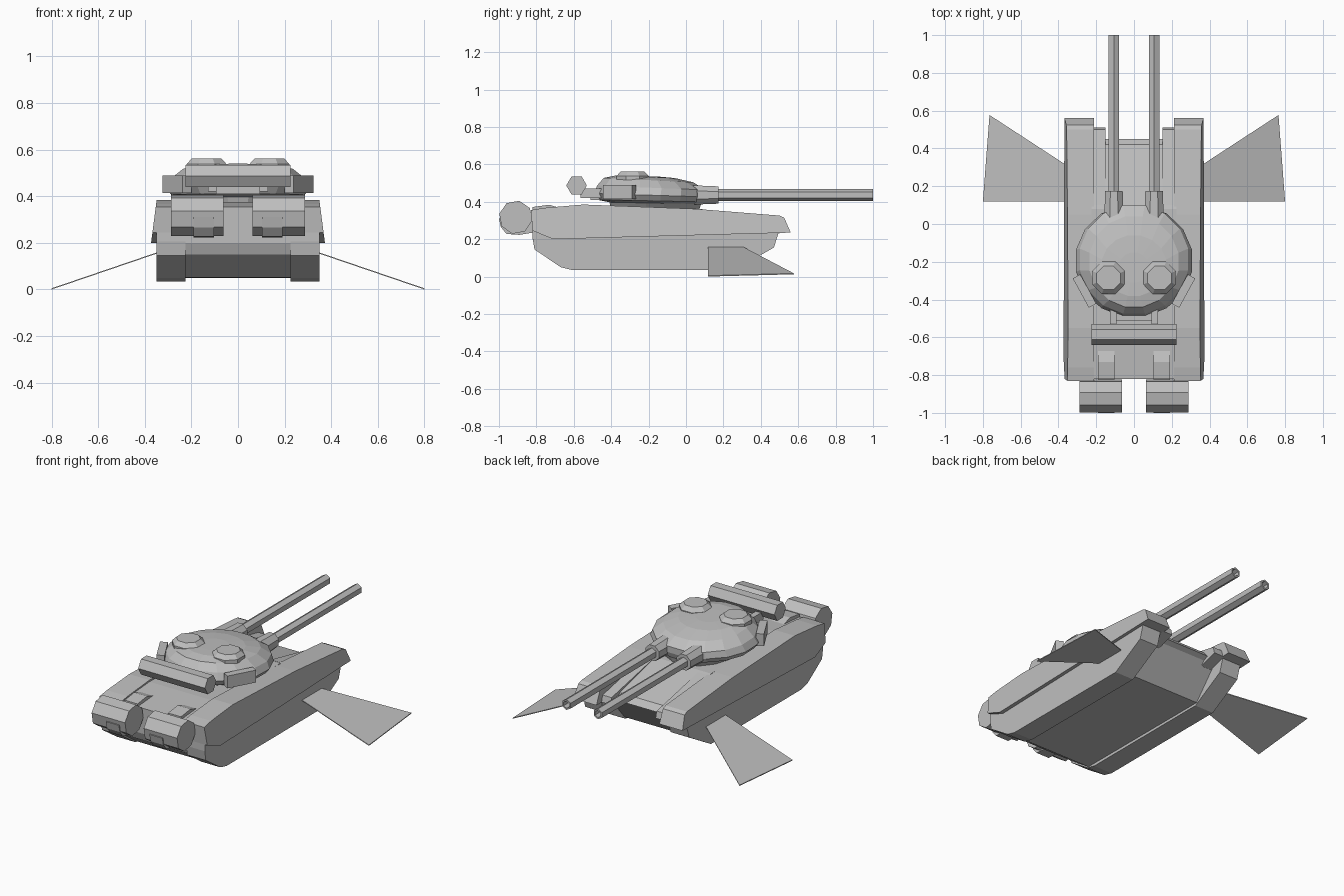
import bpy, bmesh, math
from mathutils import Vector, Matrix

if "Cube" in bpy.data.objects:
    bpy.data.objects.remove(bpy.data.objects["Cube"])

grey = bpy.data.materials.new("armour grey")
grey.diffuse_color = (0.52, 0.52, 0.52, 1)
grey.use_nodes = True
grey.node_tree.nodes["Principled BSDF"].inputs["Base Color"].default_value = grey.diffuse_color


def finish(name, bm, mirror=False):
    bmesh.ops.recalc_face_normals(bm, faces=bm.faces)
    me = bpy.data.meshes.new(name)
    bm.to_mesh(me)
    bm.free()
    me.materials.append(grey)
    ob = bpy.data.objects.new(name, me)
    bpy.context.collection.objects.link(ob)
    if mirror:
        m = ob.modifiers.new("mirror", 'MIRROR')
        m.use_mirror_merge = False
    return ob


def loft(name, rings, mirror=False, caps=True):
    """Skin a list of equal-length point rings."""
    bm = bmesh.new()
    vr = [[bm.verts.new(p) for p in r] for r in rings]
    n = len(vr[0])
    for a, b in zip(vr, vr[1:]):
        for i in range(n):
            j = (i + 1) % n
            bm.faces.new((a[i], a[j], b[j], b[i]))
    if caps:
        bm.faces.new(vr[0])
        bm.faces.new(vr[-1])
    return finish(name, bm, mirror)


def prism(name, profile, x0, x1, mirror=False):
    """Extrude a (y, z) profile along x; x0 and x1 may be functions of y, z."""
    f = lambda x, y, z: x(y, z) if callable(x) else x
    return loft(name, [[(f(x, y, z), y, z) for y, z in profile] for x in (x0, x1)], mirror)


def ngon(cy, cz, r, n, phase):
    return [(cy + r * math.cos(math.radians(phase) + 2 * math.pi * i / n),
             cz + r * math.sin(math.radians(phase) + 2 * math.pi * i / n)) for i in range(n)]


def box(name, centre, size, rot=0, mirror=False):
    bm = bmesh.new()
    bmesh.ops.create_cube(bm, size=1, matrix=Matrix.Translation(centre)
                          @ Matrix.Rotation(rot, 4, 'Z') @ Matrix.Diagonal((*size, 1)))
    return finish(name, bm, mirror)


# Lower track units
prism("track", [(-0.82, 0.28), (-0.82, 0.205), (-0.81, 0.145), (-0.67, 0.05), (-0.61, 0.035),
                (0.26, 0.035), (0.47, 0.155), (0.495, 0.235), (0.49, 0.28)], 0.225, 0.35, True)

# Sponsons above the tracks, leaning inwards towards the top
prism("side_skirt", [(-0.83, 0.355), (-0.82, 0.245), (-0.71, 0.2), (0.56, 0.235), (0.525, 0.315),
                     (0.5, 0.326), (0.05, 0.362), (-0.55, 0.385), (-0.76, 0.367)],
      0.212, lambda y, z: 0.373 - 0.13 * (z - 0.2), True)

# Central hull with sloped nose
prism("hull", [(-0.82, 0.355), (-0.82, 0.2), (-0.80, 0.15), (-0.66, 0.052), (0.27, 0.05),
               (0.42, 0.225), (0.45, 0.24), (0.42, 0.275), (0.08, 0.362), (-0.55, 0.375)], -0.226, 0.226)
prism("nose_cheek", [(0.15, 0.2), (0.40, 0.2), (0.51, 0.235), (0.50, 0.275), (0.10, 0.358)],
      0.152, 0.22, True)

# Turret: stacked rings, higher at the back than the front
N = 16
rings = []
for z, rx, front, back, slope in [(0.36, 0.20, 0.07, -0.40, 0.02), (0.393, 0.23, 0.08, -0.41, 0.02),
                                  (0.405, 0.285, 0.09, -0.475, 0.02), (0.435, 0.307, 0.10, -0.49, 0.03),
                                  (0.475, 0.287, 0.10, -0.475, 0.04), (0.515, 0.235, 0.04, -0.44, 0.05),
                                  (0.532, 0.17, -0.06, -0.38, 0.04), (0.536, 0.08, -0.15, -0.31, 0.03)]:
    ring = []
    for i in range(N):
        a = 2 * math.pi * (i + 0.5) / N
        y = (front + back) / 2 + (front - back) / 2 * math.sin(a) / math.cos(math.pi / N)
        ring.append((rx * math.cos(a) / math.cos(math.pi / N), y, z - slope * (y + 0.19)))
    rings.append(ring)
loft("turret", rings)

# Hatches
loft("hatch", [[(x, y, z) for x, y in ngon(0.135, -0.285, r, 8, 22.5)]
               for r, z in ((0.093, 0.515), (0.093, 0.538), (0.068, 0.562))], True)

# Launcher boxes on the turret flanks
box("flank_box", (0.262, -0.355, 0.452), (0.045, 0.177, 0.075), -math.atan2(0.085, 0.155), True)

# Gun sleeves and hollow barrels
loft("gun_sleeve", [[(x, y, z) for x, z in ngon(0.106, 0.436, r, 8, 22.5)]
                    for y, r in ((-0.06, 0.056), (0.03, 0.056), (0.175, 0.05))], True)
loft("gun_barrel", [[(x, y, z) for x, z in ngon(0.106, 0.435, r, 6, 30)]
                    for y, r in ((0.15, 0.032), (1.0, 0.032), (1.0, 0.022), (0.9, 0.022))], True)

# Stowage tube behind the turret, with its brackets
prism("stowage_tube", ngon(-0.585, 0.487, 0.055, 6, 0), -0.225, 0.225)
box("tube_bracket", (0.11, -0.50, 0.445), (0.036, 0.13, 0.05), 0, True)
box("turret_rear_bin", (0, -0.46, 0.435), (0.19, 0.10, 0.05))

# Fuel drums and the straps that hold them
prism("fuel_drum", ngon(-0.91, 0.317, 0.09, 8, 33), 0.063, 0.288, True)
prism("drum_strap", [(-0.67, 0.365), (-0.73, 0.384), (-0.82, 0.372), (-0.82, 0.34), (-0.67, 0.34)],
      0.103, 0.19, True)
prism("drum_cradle", [(-0.82, 0.30), (-0.82, 0.235), (-0.89, 0.223), (-0.96, 0.228),
                      (-0.99, 0.265), (-1.0, 0.31), (-0.95, 0.31)], 0.103, 0.19, True)

# Sloping side fins resting on the ground
fin = [(0.34, 0.30), (0.765, 0.577), (0.80, 0.118), (0.34, 0.118)]
loft("side_fin", [[(x, y, 0.15 * (0.80 - x) / 0.44 + d) for x, y in fin] for d in (0, 0.005)], True)
